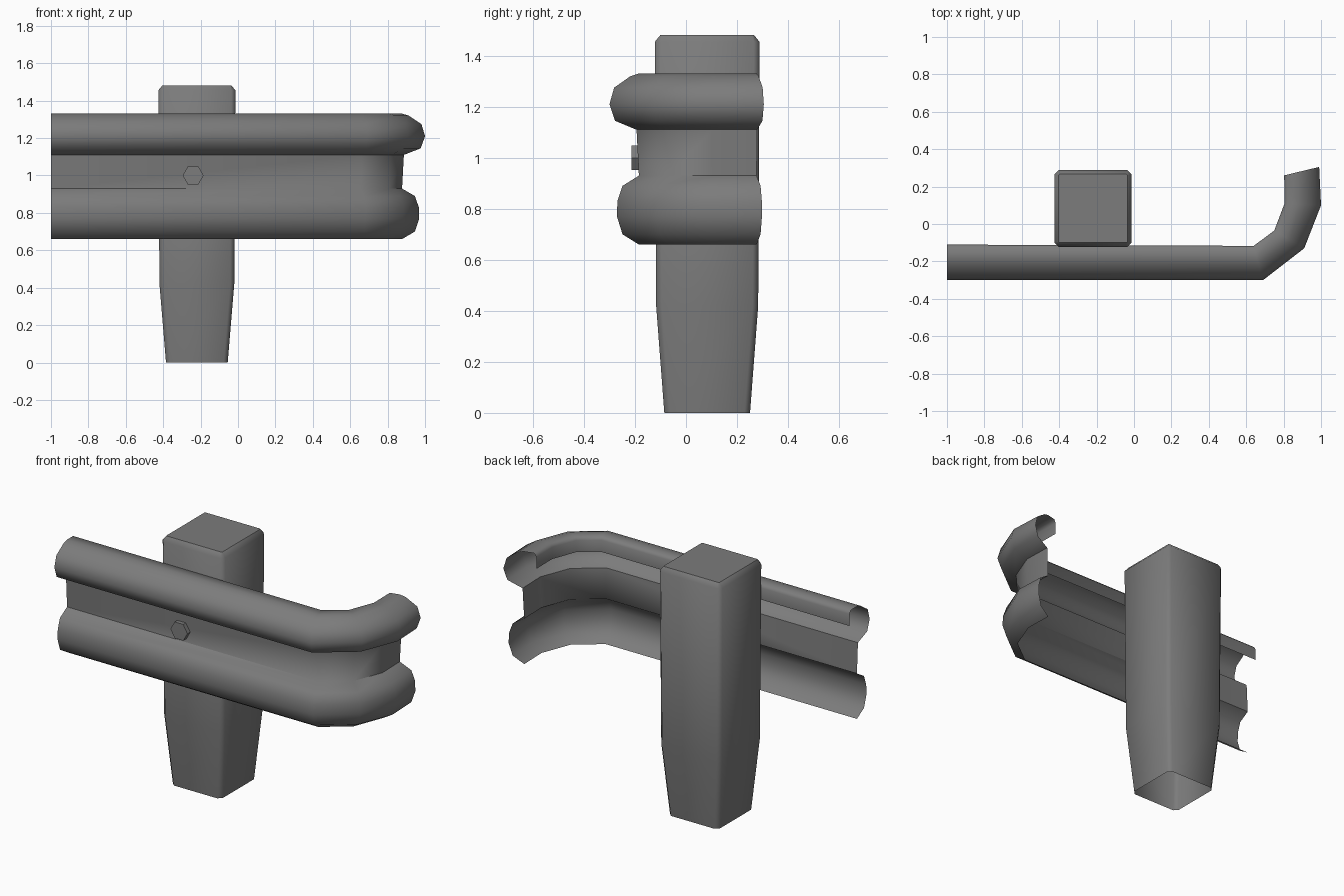
import bpy, bmesh, math
from mathutils import Vector, Matrix

if "Cube" in bpy.data.objects:
    bpy.data.objects.remove(bpy.data.objects["Cube"], do_unlink=True)

# Single dull grey metal
GREY = (0.2, 0.2, 0.2, 1)
metal = bpy.data.materials.new("dull_grey")
metal.use_nodes = True
metal.diffuse_color = GREY
metal.node_tree.nodes["Principled BSDF"].inputs["Base Color"].default_value = GREY


def finish(name, bm, angle):
    bmesh.ops.recalc_face_normals(bm, faces=bm.faces)
    mesh = bpy.data.meshes.new(name)
    bm.to_mesh(mesh)
    bm.free()
    obj = bpy.data.objects.new(name, mesh)
    bpy.context.collection.objects.link(obj)
    mesh.materials.append(metal)
    bpy.ops.object.select_all(action="DESELECT")
    obj.select_set(True)
    bpy.context.view_layer.objects.active = obj
    bpy.ops.object.shade_smooth_by_angle(angle=math.radians(angle))
    return obj


def loft(bm, rings, closed):
    rows = [[bm.verts.new(p) for p in ring] for ring in rings]
    for a, b in zip(rows, rows[1:]):
        n = len(a)
        for i in range(n if closed else n - 1):
            j = (i + 1) % n
            bm.faces.new((a[i], a[j], b[j], b[i]))
    return rows


# Rail: open double-wave sheet, (depth fraction from outer to inner side, height)
profile = [(.63, .66), (.28, .70), (.16, .77), (.17, .83), (.28, .89), (.63, .93),
           (.58, 1.11), (.12, 1.145), (0, 1.21), (.1, 1.275), (.45, 1.32),
           (.62, 1.33), (.93, 1.33), (1, 1.31), (1, 1.24)]
# Stations along the rail: outer point and inner point in plan
stations = [((-1, -.3), (-1, -.11)), ((.69, -.3), (.64, -.117)),
            ((.91, -.13), (.75, -.035)), ((1, .1), (.805, .11)),
            ((.99, .305), (.803, .26))]
bm = bmesh.new()
rings = []
for outer, inner in stations:
    o, i = Vector(outer), Vector(inner)
    rings.append([(*o.lerp(i, d), z) for d, z in profile])
loft(bm, rings, False)
finish("rail", bm, 60)


# Post: tapered hollow sleeve with chamfered edges and an open foot
def post_ring(hx, hy, z, c=.022):
    corner = [(hx - c, -hy), (hx, -hy + c), (hx, hy - c), (hx - c, hy)]
    pts = corner + [(-x, -y) for x, y in corner]
    return [(x - .22, y + .083, z) for x, y in pts]


bm = bmesh.new()
rows = loft(bm, [post_ring(.165, .168, 0), post_ring(.2, .2, .42),
                 post_ring(.206, .205, 1.455), post_ring(.184, .183, 1.482, .005)], True)
bm.faces.new(rows[-1])
finish("post", bm, 50)

# Hexagonal bolt head in the valley of the rail
bm = bmesh.new()
turn = Matrix.Translation((-.24, -.19, 1)) @ Matrix.Rotation(math.pi / 2, 4, "X") @ Matrix.Rotation(math.pi / 6, 4, "Z")
bmesh.ops.create_cone(bm, cap_ends=True, segments=6, radius1=.056, radius2=.056,
                      depth=.046, matrix=turn)
finish("bolt_head", bm, 30)
